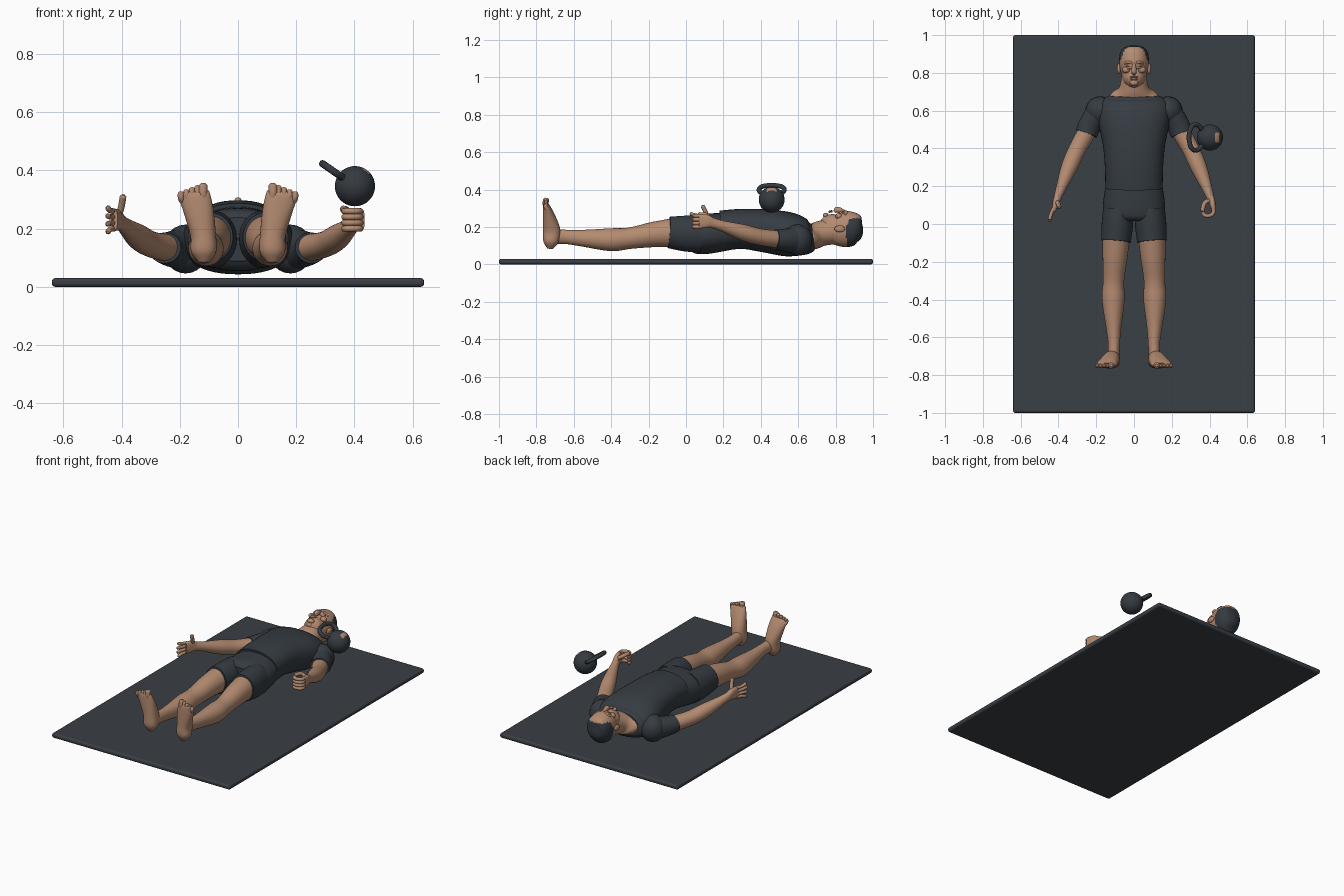
import bpy
import bmesh
from math import cos, sin, pi
from mathutils import Vector

if "Cube" in bpy.data.objects:
    bpy.data.objects.remove(bpy.data.objects["Cube"], do_unlink=True)


def material(name, red, green, blue):
    mat = bpy.data.materials.new(name)
    mat.use_nodes = True
    color = (red, green, blue, 1)
    mat.diffuse_color = color
    mat.node_tree.nodes["Principled BSDF"].inputs["Base Color"].default_value = color
    return mat


SKIN = material("skin", .46, .26, .165)
CLOTH = material("dark_cloth", .036, .045, .054)
RUBBER = material("mat_grey", .042, .05, .06)
HAIR = material("dark_hair", .034, .042, .052)
IRON = material("dark_iron", .036, .043, .051)


def finish(name, bm, *materials):
    bmesh.ops.recalc_face_normals(bm, faces=bm.faces[:])
    mesh = bpy.data.meshes.new(name)
    bm.to_mesh(mesh)
    bm.free()
    for mat in materials:
        mesh.materials.append(mat)
    obj = bpy.data.objects.new(name, mesh)
    bpy.context.collection.objects.link(obj)
    return obj


def spline(keys, steps):
    """Smooth interpolation through tuples of any length."""
    rows = []
    last = len(keys) - 1
    for i in range(last):
        group = zip(keys[max(i - 1, 0)], keys[i], keys[i + 1], keys[min(i + 2, last)])
        group = list(group)
        for step in range(steps):
            t = step / steps
            rows.append([b + t * ((c - a) + t * ((2 * a - 5 * b + 4 * c - d)
                                                 + t * (3 * b - a - 3 * c + d))) / 2
                         for a, b, c, d in group])
    return rows + [keys[last]]


def signed_power(value, exponent):
    return abs(value) ** exponent * (1 if value > 0 else -1)


def loft(name, keys, materials, side=1, power=2, sides=48, steps=6, rule=None):
    """Skin oval sections (x, y, z, half width, half depth) along a path."""
    rows = spline(keys, steps)
    centers = [Vector(row[:3]) for row in rows]
    bm = bmesh.new()
    rings = []
    for i, (center, row) in enumerate(zip(centers, rows)):
        ahead = centers[min(i + 1, len(rows) - 1)]
        tangent = (ahead - centers[max(i - 1, 0)]).normalized()
        across = (Vector((1, 0, 0)) - tangent * tangent.x).normalized()
        deep = tangent.cross(across)
        ring = []
        for k in range(sides):
            angle = 2 * pi * k / sides
            point = center + across * row[3] * signed_power(cos(angle), 2 / power)
            point += deep * row[4] * signed_power(sin(angle), 2 / power)
            ring.append(bm.verts.new((point.x * side, point.y, point.z)))
        rings.append(ring)
    for ring, following in zip(rings, rings[1:]):
        for k in range(sides):
            n = (k + 1) % sides
            face = bm.faces.new((ring[k], ring[n], following[n], following[k]))
            face.smooth = True
    bm.faces.new(rings[0])
    bm.faces.new(rings[-1])
    if rule:
        for face in bm.faces:
            face.material_index = rule(face.calc_center_median())
    return finish(name, bm, *materials)


def middle(name, keys, materials, **options):
    """Loft along the body's centre line from (y, z, half width, half depth)."""
    return loft(name, [(0, *key) for key in keys], materials, **options)


def ball(name, center, radii, materials, segments=24, rule=None):
    bm = bmesh.new()
    bmesh.ops.create_uvsphere(bm, u_segments=segments, v_segments=segments // 2, radius=1)
    for vert in bm.verts:
        vert.co = Vector(a * b + c for a, b, c in zip(vert.co, radii, center))
    for face in bm.faces:
        face.smooth = True
        if rule:
            face.material_index = rule(face.calc_center_median())
    return finish(name, bm, *materials)


def rod(name, points, radius, mat, side=1, rounded=True):
    """Round bent rod with a softened tip, for digits and the handle."""
    curve = bpy.data.curves.new(name, "CURVE")
    curve.dimensions = "3D"
    curve.bevel_depth = radius
    curve.resolution_u = 8
    curve.use_fill_caps = True
    points = [Vector(point) for point in points]
    if rounded:
        tip = (points[-1] - points[-2]).normalized() * radius / 2
        points.insert(-1, points[-1] - tip)
    path = curve.splines.new("BEZIER")
    path.bezier_points.add(len(points) - 1)
    for knot, point in zip(path.bezier_points, points):
        knot.co = (point.x * side, point.y, point.z)
        knot.handle_left_type = knot.handle_right_type = "AUTO"
    if rounded:
        path.bezier_points[-1].radius = .5
    curve.materials.append(mat)
    bpy.context.collection.objects.link(bpy.data.objects.new(name, curve))


# Floor mat with rounded rim
bm = bmesh.new()
bmesh.ops.create_cube(bm, size=1)
bmesh.ops.scale(bm, vec=(1.28, 2, .03), verts=bm.verts)
bmesh.ops.translate(bm, vec=(0, 0, .015), verts=bm.verts)
floor_mat = finish("floor_mat", bm, RUBBER)
rim = floor_mat.modifiers.new("rounded_rim", "BEVEL")
rim.width = .012
rim.segments = 4

# Shirt body, hips of the shorts, neck
middle("shirt", [(.19, .18, .152, .108), (.3, .19, .154, .107), (.42, .18, .165, .115),
                 (.55, .16, .19, .118), (.64, .145, .185, .095), (.68, .147, .13, .07)],
       [CLOTH], power=2.3)
middle("shorts_hips", [(.23, .177, .146, .1), (.1, .163, .164, .108),
                       (.04, .163, .15, .1), (.015, .163, .11, .075)], [CLOTH], power=2.2)
middle("neck", [(.65, .145, .135, .07), (.685, .15, .125, .068),
                (.72, .165, .08, .068), (.8, .18, .064, .07)], [SKIN])

# Head, with hair chosen by a hairline rule
middle("head", [(.732, .25, .015, .015), (.755, .23, .05, .052), (.79, .2, .066, .084),
                (.85, .19, .078, .097), (.905, .19, .074, .086), (.935, .187, .05, .055),
                (.947, .187, .008, .009)],
       [SKIN, HAIR], power=2.1, sides=64, steps=10,
       rule=lambda c: int(c.z < .246 and c.y > .857 + max(0, c.z - .2) * .4))

# Face features
middle("nose", [(.852, .28, .007, .008), (.81, .291, .014, .017), (.793, .28, .008, .006)],
       [SKIN], sides=16)
ball("upper_lip", (0, .778, .283), (.022, .005, .007), [SKIN])
ball("lower_lip", (0, .768, .281), (.019, .006, .007), [SKIN])
ball("chin", (0, .747, .262), (.023, .015, .014), [SKIN])

# Mirrored parts
for side, hand in ((1, "left"), (-1, "right")):
    ball(hand + "_eyelid", (side * .03, .838, .275), (.014, .006, .008), [SKIN])
    ball(hand + "_cheekbone", (side * .042, .817, .258), (.02, .018, .016), [SKIN])
    ball(hand + "_ear", (side * .08, .822, .19), (.01, .028, .018), [SKIN])
    rod(hand + "_brow", [(.012, .853, .283), (.03, .857, .279), (.05, .85, .262)],
        .007, SKIN, side)

    loft(hand + "_shorts_leg", [(.083, .08, .163, .08, .098), (.088, 0, .165, .083, .096),
                                (.095, -.092, .171, .078, .084)], [CLOTH], side)
    loft(hand + "_leg", [(.093, -.05, .17, .073, .079), (.1, -.17, .16, .066, .068),
                         (.108, -.3, .14, .056, .057), (.11, -.4, .132, .06, .061),
                         (.108, -.55, .14, .04, .045), (.106, -.64, .147, .031, .038),
                         (.11, -.71, .15, .032, .04)], [SKIN], side)
    loft(hand + "_foot", [(.118, -.728, .083, .016, .014), (.118, -.723, .12, .043, .04),
                          (.12, -.718, .18, .044, .046), (.135, -.733, .26, .051, .032),
                          (.15, -.747, .315, .053, .016), (.152, -.748, .326, .044, .008)],
         [SKIN], side, power=2.2)
    # Toes, largest on the inner side
    for i in range(5):
        x = .12 + .019 * i
        rod(f"{hand}_toe_{i + 1}", [(x - .004, -.742, .295), (x, -.75, .32 - i * .003),
                                    (x, -.748, .356 - i * .007)],
            .011 if i else .016, SKIN, side)

    # Shoulder, sleeve and arm to the wrist
    ball(hand + "_shoulder", (side * .18, .598, .13), (.078, .078, .084), [CLOTH])
    loft(hand + "_sleeve", [(.175, .61, .13, .066, .078), (.23, .53, .13, .061, .061),
                            (.252, .478, .134, .059, .053)], [CLOTH], side)
    loft(hand + "_arm", [(.225, .53, .13, .05, .048), (.298, .4, .146, .046, .044),
                         (.343, .3, .172, .043, .043), (.39, .18, .21, .026, .028),
                         (.412, .115, .229, .018, .03)], [SKIN], side)
    loft(hand + "_palm", [(.404, .14, .223, .02, .026), (.414, .11, .23, .018, .036),
                          (.425, .068, .23, .011, .037)], [SKIN], side, power=2.5)

# Fingers: the right hand lies open, the left hand is curled
for i in range(4):
    z = .2 + i * .02
    reach = .01 + .008 * abs(i - 1.6)
    rod(f"right_finger_{i + 1}", [(.425, .085, z), (.44, .05, z - .003 + i * .002),
                                  (.448, reach, z - .012 + i * .008)], .0095, SKIN, -1)
    rod(f"left_finger_{i + 1}", [(.42, .085, z), (.418, .056, z), (.398, .044, z),
                                 (.372, .048, z), (.362, .068, z)], .0105, SKIN)
rod("right_thumb", [(.412, .12, .24), (.402, .108, .272), (.394, .088, .316)],
    .0115, SKIN, -1)
rod("left_thumb", [(.405, .125, .242), (.376, .113, .262), (.36, .065, .268)], .012, SKIN)

# Kettlebell with a painted patch and a looped handle
bell = Vector((.402, .458, .346))
ball("kettlebell", bell, (.069, .069, .069), [IRON, SKIN], 96,
     lambda c: int(abs(c.x - bell.x - .038) < .011 and abs(c.y - bell.y) < .027
                   and c.z > bell.z))
lean = Vector((-.82, 0, .57))
half = [(.045, .052), (.067, .085), (.061, .114), (.034, .13)]
loop = half + [(-across, rise) for across, rise in reversed(half)]
rod("kettlebell_handle", [bell + lean * rise + Vector((0, across, 0))
                          for across, rise in loop], .0125, IRON, rounded=False)
